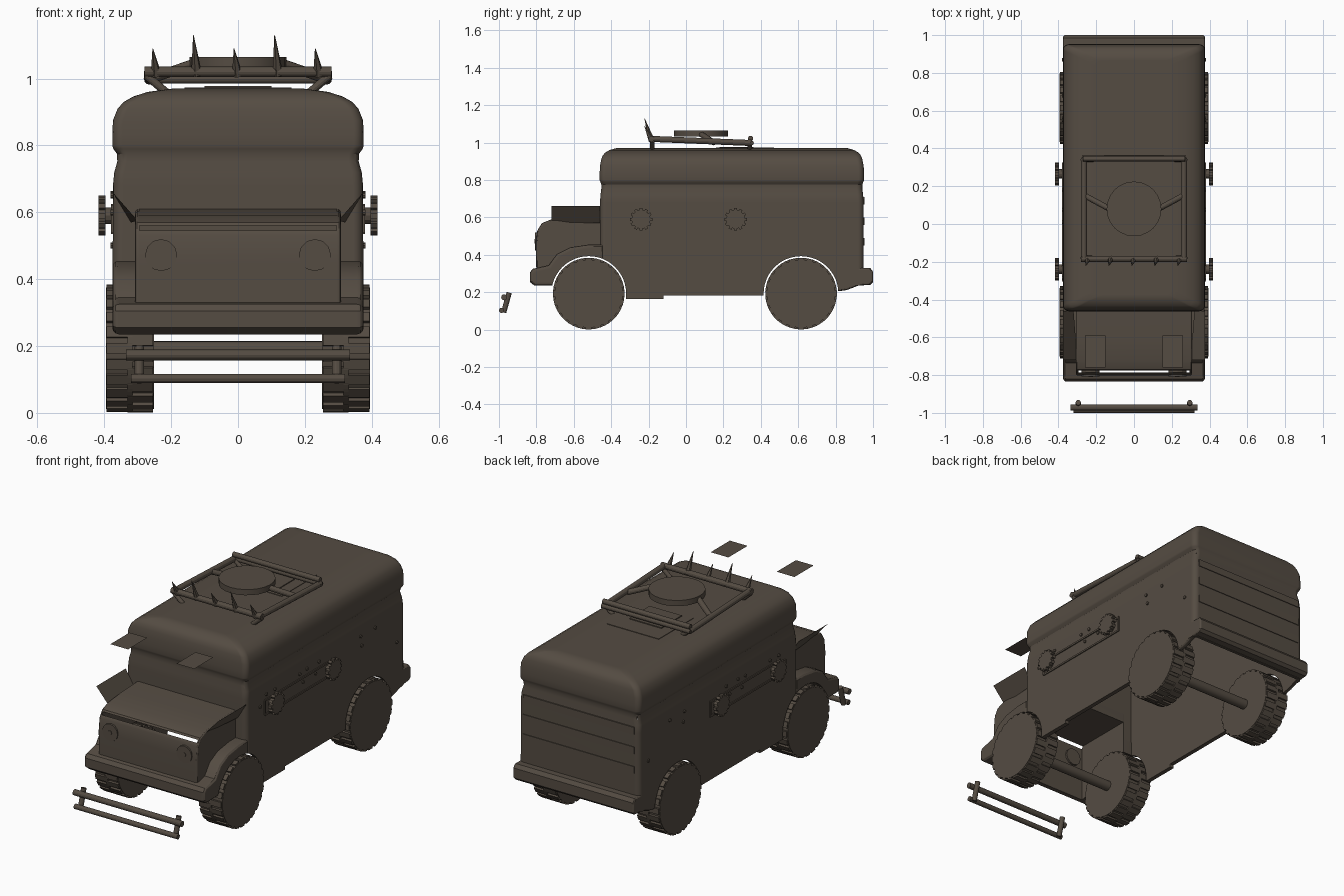
import bpy, bmesh
from math import pi, sin, cos
from mathutils import Matrix, Vector

cube = bpy.data.objects.get("Cube")
if cube:
    bpy.data.objects.remove(cube)

COLOUR = (0.09, 0.072, 0.055, 1)
paint = bpy.data.materials.new("dark brown")
paint.use_nodes = True
paint.diffuse_color = COLOUR
paint.node_tree.nodes["Principled BSDF"].inputs["Base Color"].default_value = COLOUR


def shade(ob):
    bpy.ops.object.select_all(action='DESELECT')
    ob.select_set(True)
    bpy.context.view_layer.objects.active = ob
    bpy.ops.object.shade_smooth_by_angle(angle=0.5)


def make(name, bm):
    bmesh.ops.recalc_face_normals(bm, faces=bm.faces)
    mesh = bpy.data.meshes.new(name)
    bm.to_mesh(mesh)
    bm.free()
    ob = bpy.data.objects.new(name, mesh)
    bpy.context.collection.objects.link(ob)
    mesh.materials.append(paint)
    shade(ob)
    return ob


def box(bm, lo, hi, matrix=Matrix()):
    lo, hi = Vector(lo), Vector(hi)
    bmesh.ops.create_cube(bm, size=1, matrix=matrix @ Matrix.Translation((lo + hi) / 2)
                          @ Matrix.Diagonal((*(hi - lo), 1)))


def tube(bm, a, b, r, r2=None, seg=12):
    a, b = Vector(a), Vector(b)
    turn = (b - a).to_track_quat('Z', 'Y').to_matrix().to_4x4()
    bmesh.ops.create_cone(bm, cap_ends=True, segments=seg, radius1=r,
                          radius2=r if r2 is None else r2, depth=(b - a).length,
                          matrix=Matrix.Translation((a + b) / 2) @ turn)


def side_profile(points, half, bevel):
    # Extrude a (y, z) outline across the vehicle and round its side edges
    bm = bmesh.new()
    face = bm.faces.new([bm.verts.new((-half, y, z)) for y, z in points])
    out = bmesh.ops.extrude_face_region(bm, geom=[face])
    moved = [v for v in out["geom"] if isinstance(v, bmesh.types.BMVert)]
    bmesh.ops.translate(bm, verts=moved, vec=(2 * half, 0, 0))
    rims = [e for e in bm.edges if abs(e.verts[0].co.x - e.verts[1].co.x) < 1e-5]
    bmesh.ops.bevel(bm, geom=rims, offset=bevel, segments=3, profile=0.5, affect='EDGES')
    return bm


def cut(ob, cutters):
    for c in cutters:
        mod = ob.modifiers.new("cut", 'BOOLEAN')
        mod.operation, mod.solver, mod.object = 'DIFFERENCE', 'EXACT', c
        bpy.context.view_layer.objects.active = ob
        bpy.ops.object.modifier_apply(modifier=mod.name)
    shade(ob)
    ob.modifiers.new("flat panels", 'WEIGHTED_NORMAL').keep_sharp = True


def cutter_box(lo, hi):
    bm = bmesh.new()
    box(bm, lo, hi)
    return make("cutter", bm)


AXLES = (-0.52, 0.615)
HUB = 0.193

# Cutters for wheel arches, sills, hollow cabin and hollow hood
arches = []
for y in AXLES:
    bm = bmesh.new()
    tube(bm, (-1, y, HUB), (1, y, HUB), 0.2, seg=48)
    arches.append(make("arch_cutter", bm))
sill = cutter_box((-1, -0.12, 0), (1, 2, 0.183))
tail = cutter_box((-1, 0.8, 0), (1, 2, 0.235))
cabin = cutter_box((-0.352, -0.445, 0), (0.352, 0.935, 0.9))
bay = cutter_box((-0.295, -0.785, 0), (0.295, -0.4, 0.56))

# Van body: rounded rectangles stacked by (height, side inset, end inset)
levels = [(.165, 0, 0), (.68, .002, 0), (.72, .006, .003), (.752, .015, .007),
          (.775, .014, .007), (.79, .003, .002), (.8, 0, -.002), (.83, 0, -.002),
          (.875, .002, 0), (.91, .016, .007), (.93, .034, .014), (.946, .062, .027),
          (.96, .105, .05), (.97, .18, .085)]
bm = bmesh.new()
rings = []
for z, ix, iy in levels:
    ring, r = [], 0.03
    for k, (sx, sy) in enumerate(((1, 1), (-1, 1), (-1, -1), (1, -1))):
        for i in range(5):
            a = (k + i / 4) * pi / 2
            ring.append(bm.verts.new((sx * (0.376 - ix - r) + r * cos(a),
                                      0.245 + sy * (0.705 - iy - r) + r * sin(a), z)))
    rings.append(ring)
for lower, upper in zip(rings, rings[1:]):
    for i in range(len(lower)):
        j = (i + 1) % len(lower)
        bm.faces.new((lower[i], lower[j], upper[j], upper[i]))
bm.faces.new(rings[0])
bm.faces.new(rings[-1])
cut(make("van_body", bm), arches + [sill, tail, cabin, bay])

# Front fenders with the bumper apron, hood, and rear bumper
apron = side_profile([(-.44, .235), (-.44, .455), (-.52, .455), (-.62, .44), (-.69, .405),
                      (-.735, .345), (-.82, .325), (-.835, .305), (-.835, .255),
                      (-.81, .235)], 0.376, 0.02)
cut(make("front_fenders", apron), [arches[0], bay])
hood = side_profile([(-.44, .3), (-.44, .61), (-.6, .603), (-.72, .59), (-.77, .57),
                     (-.795, .53), (-.803, .46), (-.8, .3)], 0.308, 0.012)
cut(make("hood", hood), [arches[0], bay])
rear = side_profile([(.78, .2), (.86, .212), (.92, .235), (.985, .24), (1, .255), (1, .31),
                     (.985, .33), (.78, .33)], 0.376, 0.012)
cut(make("rear_bumper", rear), [arches[1], cabin])
for c in arches + [sill, tail, cabin, bay]:
    bpy.data.objects.remove(c)

# Ribs across the rear doors
bm = bmesh.new()
for z in (0.47, 0.58, 0.69):
    box(bm, (-0.345, 0.94, z - 0.02), (0.345, 0.954, z + 0.02))
make("rear_ribs", bm)

# Headlights, reaching through the hood front
bm = bmesh.new()
for x in (-0.23, 0.23):
    tube(bm, (x, -0.775, 0.472), (x, -0.807, 0.472), 0.048)
    tube(bm, (x, -0.8, 0.472), (x, -0.81, 0.472), 0.012, seg=8)
make("headlights", bm)

# Wheels with staggered tread lugs, and axles
for y, end in zip(AXLES, ("front", "rear")):
    for s, side in ((-1, "right"), (1, "left")):
        bm = bmesh.new()
        tube(bm, (s * 0.252, y, HUB), (s * 0.395, y, HUB), 0.182, seg=48)
        for i in range(48):
            spin = Matrix.Translation((0, y, HUB)) @ Matrix.Rotation(i * pi / 24, 4, 'X')
            a, b = sorted((s * (0.254 if i % 2 else 0.315), s * (0.33 if i % 2 else 0.393)))
            box(bm, (a, -0.016, 0.165), (b, 0.016, 0.191), spin)
        make(f"{end}_{side}_wheel", bm)
    bm = bmesh.new()
    tube(bm, (-0.3, y, 0.187), (0.3, y, 0.187), 0.028, seg=16)
    make(f"{end}_axle", bm)

# Bull bar ahead of the bumper
bm = bmesh.new()
tube(bm, (-0.335, -0.972, 0.173), (0.335, -0.972, 0.173), 0.016)
tube(bm, (-0.32, -0.986, 0.103), (0.32, -0.986, 0.103), 0.014)
for x in (-0.295, 0.295):
    tube(bm, (x, -0.945, 0.198), (x, -0.975, 0.092), 0.014)
make("bull_bar", bm)

# Flat visors above the hood and slanted side flaps
bm = bmesh.new()
for s in (-1, 1):
    for quad in ([(.15, -.76, .942), (.26, -.76, .942), (.26, -.59, .942), (.15, -.59, .942)],
                 [(.3, -.72, .575), (.375, -.72, .66), (.375, -.46, .66), (.32, -.46, .57)]):
        bm.faces.new([bm.verts.new((s * x, y, z)) for x, y, z in quad])
make("visors_and_flaps", bm)

# Roof rack frame
bm = bmesh.new()
front, back = (-0.185, 1.02), (0.35, 0.998)
tube(bm, (-0.28, *front), (0.28, *front), 0.016)
tube(bm, (-0.275, *back), (0.275, *back), 0.013)
tube(bm, (-0.27, 0.345, 1.022), (0.27, 0.345, 1.022), 0.014)
for s in (-1, 1):
    tube(bm, (s * 0.265, *front), (s * 0.265, *back), 0.016)
    tube(bm, (s * 0.26, 0.15, 1.0), (s * 0.13, 0.08, 1.045), 0.015)
    for y in (-0.18, 0.34):
        tube(bm, (s * 0.275, y, 1.01), (s * 0.21, y, 0.955), 0.012)
make("roof_rack", bm)

# Spikes along the front of the rack
bm = bmesh.new()
for i in range(5):
    x = -0.245 + 0.1215 * i
    tip = 1.13 if i % 2 else 1.09
    tube(bm, (x, -0.183, 1.01), (x - 0.01, -0.222, tip), 0.017, 0.001, seg=6)
make("rack_spikes", bm)

# Round roof turret and low roof hatch
bm = bmesh.new()
tube(bm, (0, 0.08, 1.032), (0, 0.08, 1.064), 0.145, seg=24)
make("roof_turret", bm)
bm = bmesh.new()
box(bm, (-0.16, 0.16, 0.96), (0.16, 0.47, 0.973))
box(bm, (-0.1, 0.18, 0.96), (0.1, 0.36, 0.978))
make("roof_hatch", bm)

# Side gear drives: framed panel, toothed gears and bolts
bolts = [(-.285, .65), (-.21, .65), (.01, .65), (.075, .655), (.18, .655), (.55, .655),
         (.68, .655), (-.34, .6), (.04, .595), (.15, .6), (.56, .6), (.87, .5)]
for s, side in ((-1, "right"), (1, "left")):
    bm = bmesh.new()
    a, b = sorted((s * 0.365, s * 0.38))
    for z in (0.54, 0.62):
        box(bm, (a, -0.3, z - 0.005), (b, 0.325, z + 0.005))
    for y in (-0.3, 0.32):
        box(bm, (a, y - 0.005, 0.54), (b, y + 0.005, 0.62))
    make(f"{side}_panel_frame", bm)
    bm = bmesh.new()
    a, b = sorted((s * 0.396, s * 0.418))
    for y in (-0.24, 0.265):
        tube(bm, (s * 0.36, y, 0.59), (s * 0.405, y, 0.59), 0.025)
        tube(bm, (s * 0.396, y, 0.59), (s * 0.418, y, 0.59), 0.05, seg=24)
        for i in range(12):
            spin = Matrix.Translation((0, y, 0.59)) @ Matrix.Rotation(i * pi / 6, 4, 'X')
            box(bm, (a, -0.008, 0.04), (b, 0.008, 0.06), spin)
    make(f"{side}_gears", bm)
    bm = bmesh.new()
    for y, z in bolts:
        tube(bm, (s * 0.36, y, z), (s * 0.381, y, z), 0.009, seg=8)
    make(f"{side}_bolts", bm)
